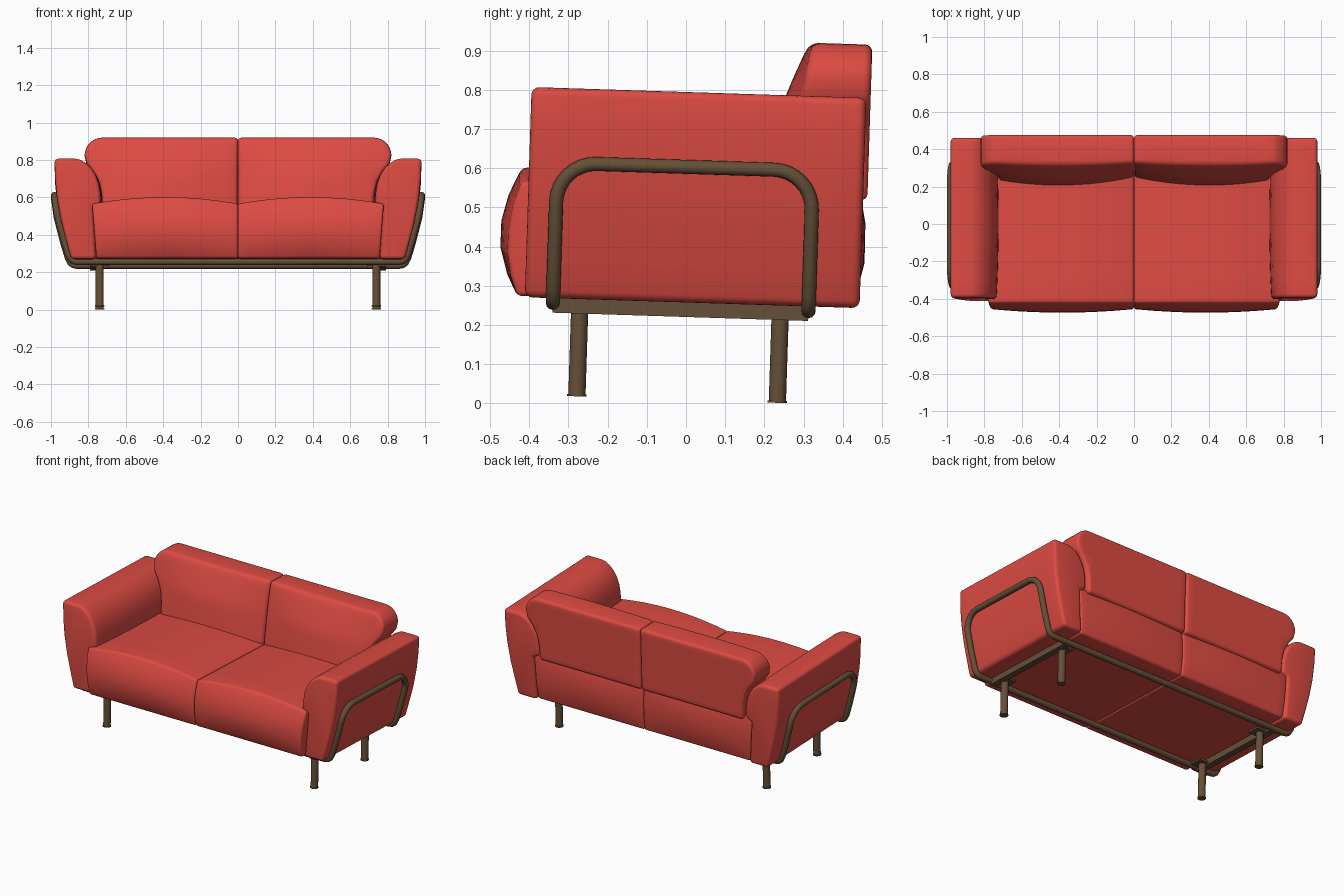
import bpy, bmesh
from math import sin, cos, pi, radians
from mathutils import Vector

if "Cube" in bpy.data.objects:
    bpy.data.objects.remove(bpy.data.objects["Cube"])

TILT = -radians(1.85)  # the whole sofa leans back slightly


def material(name, color):
    m = bpy.data.materials.new(name)
    m.diffuse_color = color
    m.use_nodes = True
    m.node_tree.nodes["Principled BSDF"].inputs["Base Color"].default_value = m.diffuse_color
    return m


RED = material("red_fabric", (0.72, 0.07, 0.055, 1))
BROWN = material("brown_metal", (0.13, 0.08, 0.04, 1))


def finish(obj, mat, mirror=True):
    obj.data.materials.append(mat)
    obj.rotation_euler.x = TILT
    bpy.ops.object.select_all(action='DESELECT')
    obj.select_set(True)
    bpy.context.view_layer.objects.active = obj
    bpy.ops.object.shade_smooth_by_angle(angle=radians(35))
    if mirror:
        obj.modifiers.new("Mirror", 'MIRROR').use_mirror_merge = False
    return obj


def prism(name, outline, axis, a, b, r, cuts, deform, mat=RED):
    """Extrude an outline along axis, round sharp edges, cut a grid, then shape it."""
    bm = bmesh.new()
    place = (lambda u, v, w: (w, u, v)) if axis == 'x' else (lambda u, v, w: (u, w, v))
    rings = [[bm.verts.new(place(u, v, w)) for u, v in outline] for w in (a, b)]
    n = len(outline)
    for i in range(n):
        j = (i + 1) % n
        bm.faces.new((rings[0][i], rings[0][j], rings[1][j], rings[1][i]))
    for ring in rings:
        bm.faces.new(ring)
    bmesh.ops.recalc_face_normals(bm, faces=bm.faces)
    sharp = [e for e in bm.edges if e.calc_face_angle() > 0.62]
    bmesh.ops.bevel(bm, geom=sharp, offset=r, segments=4, profile=0.5,
                    affect='EDGES', clamp_overlap=False)
    for normal, positions in cuts:
        for p in positions:
            bmesh.ops.bisect_plane(bm, geom=bm.verts[:] + bm.edges[:] + bm.faces[:],
                                   dist=1e-5, plane_co=Vector(normal) * p, plane_no=normal)
    for v in bm.verts:
        deform(v.co)
    bmesh.ops.recalc_face_normals(bm, faces=bm.faces)
    me = bpy.data.meshes.new(name)
    bm.to_mesh(me)
    bm.free()
    obj = bpy.data.objects.new(name, me)
    bpy.context.collection.objects.link(obj)
    return finish(obj, mat)


X, Y, Z = (1, 0, 0), (0, 1, 0), (0, 0, 1)


def steps(a, b, n):
    return [a + (b - a) * i / n for i in range(1, n)]


def bulge(x, width):
    return max(0, 1 - (2 * x / width - 1) ** 2)


# Seat cushions: side profile, puffed across the width of each half
def puff_seat(c):
    b = bulge(c.x, 0.78)
    n = min(1, max(0, (c.z - 0.26) / 0.29))
    c.x *= 1 - 0.1 * (0.555 - c.z)
    c.y *= 1 + 0.045 * b * sin(pi * n)
    c.z += 0.036 * b * n


seat_side = [(-0.44, 0.26), (-0.457, 0.31), (-0.467, 0.37), (-0.466, 0.43), (-0.457, 0.49),
             (-0.438, 0.552), (0.42, 0.545), (0.426, 0.45), (0.427, 0.36), (0.418, 0.26)]
prism("seat_cushions", seat_side, 'x', 0, 0.78, 0.013,
      [(X, steps(0, 0.78, 14)), (Y, steps(-0.44, 0.42, 6))], puff_seat)


# Back cushions: front outline, with a sloping puffed front face
def puff_back(c):
    t = (0.446 - c.y) / 0.146
    s = min(1, max(0, (0.93 - c.z) / 0.38))
    front = -0.065 * s ** 0.7 - bulge(c.x, 0.8) * (0.01 + 0.04 * min(1, 2 * s))
    c.y += t * front


corner = [(0.725 + 0.095 * cos(a), 0.835 + 0.095 * sin(a))
          for a in [radians(i * 11.25) for i in range(9)]]
back_outline = [(0, 0.53), (0.725, 0.53), (0.73, 0.62), (0.745, 0.69), (0.775, 0.745), (0.81, 0.79)]
prism("back_cushions", back_outline + corner + [(0, 0.93)], 'y', 0.3, 0.446, 0.018,
      [(X, steps(0, 0.82, 14)), (Z, steps(0.53, 0.93, 10))], puff_back)


# Arms: fat rolled inner face, slanted outer face
def puff_arm(c):
    if c.x < 0.85:
        c.x -= 0.012 * (1 - (c.y / 0.435) ** 2) * min(1, (0.85 - c.x) / 0.1)


arm_outline = [(0.981, 0.794), (0.87, 0.794), (0.845, 0.789), (0.815, 0.772), (0.787, 0.745),
               (0.764, 0.71), (0.747, 0.665), (0.738, 0.61), (0.735, 0.548), (0.778, 0.53),
               (0.76, 0.257), (0.892, 0.257), (0.917, 0.35), (0.945, 0.46), (0.967, 0.58),
               (0.978, 0.69)]
prism("arms", arm_outline, 'y', -0.42, 0.435, 0.02, [(Y, steps(-0.42, 0.435, 10))], puff_arm)

# Frame: one closed bent tube, rails below and a hoop up each arm
SIDE = [(0.245, 0.86), (0.249, 0.88), (0.26, 0.895), (0.285, 0.908), (0.365, 0.932),
        (0.5, 0.967), (0.603, 0.982)]


def side_x(z):
    for (z0, x0), (z1, x1) in zip(SIDE, SIDE[1:]):
        if z <= z1:
            return x0 + (x1 - x0) * (z - z0) / (z1 - z0)
    return SIDE[-1][1]


Y0, Y1, TOP, R = -0.348, 0.305, 0.603, 0.1
rise = [(z, x) for z, x in SIDE[:5]] + [(0.44, side_x(0.44))]
arc = [radians(90 * i / 8) for i in range(9)]
half = [(x, Y0, z) for z, x in rise]
half += [(side_x(TOP - R + R * sin(a)), Y0 + R - R * cos(a), TOP - R + R * sin(a)) for a in arc]
half += [(side_x(TOP - R + R * cos(a)), Y1 - R + R * sin(a), TOP - R + R * cos(a)) for a in arc]
half += [(x, Y1, z) for z, x in reversed(rise)]
path = half + [(-x, y, z) for x, y, z in reversed(half)]
cu = bpy.data.curves.new("tube_frame", 'CURVE')
cu.dimensions = '3D'
cu.bevel_depth = 0.018
cu.bevel_resolution = 4
sp = cu.splines.new('POLY')
sp.points.add(len(path) - 1)
for p, co in zip(sp.points, path):
    p.co = (*co, 1)
sp.use_cyclic_u = True
tube = bpy.data.objects.new("tube_frame", cu)
bpy.context.collection.objects.link(tube)
bpy.context.view_layer.objects.active = tube
tube.select_set(True)
bpy.ops.object.convert(target='MESH')
finish(bpy.context.object, BROWN, mirror=False)


# Side bars, leg plates and round legs with a small foot
def box(bm, center, size):
    for v in bmesh.ops.create_cube(bm, size=1)['verts']:
        v.co = Vector([c + s * k for c, s, k in zip(center, size, v.co)])


def cylinder(bm, x, y, z0, z1, r):
    vs = bmesh.ops.create_cone(bm, cap_ends=True, segments=24, radius1=r, radius2=r,
                               depth=z1 - z0)['verts']
    bmesh.ops.translate(bm, verts=vs, vec=(x, y, (z0 + z1) / 2))


def bm_object(name, build):
    bm = bmesh.new()
    build(bm)
    me = bpy.data.meshes.new(name)
    bm.to_mesh(me)
    bm.free()
    obj = bpy.data.objects.new(name, me)
    bpy.context.collection.objects.link(obj)
    finish(obj, BROWN)


bm_object("side_bar", lambda bm: box(bm, (0.77, (Y0 + Y1) / 2, 0.24), (0.04, Y1 - Y0, 0.04)))
for label, y in (("front", -0.279), ("rear", 0.233)):
    def leg(bm):
        box(bm, (0.74, y, 0.235), (0.1, 0.08, 0.012))
        cylinder(bm, 0.74, y, 0.01, 0.24, 0.022)
        cylinder(bm, 0.74, y, 0.0085, 0.014, 0.025)
    bm_object(label + "_leg", leg)
